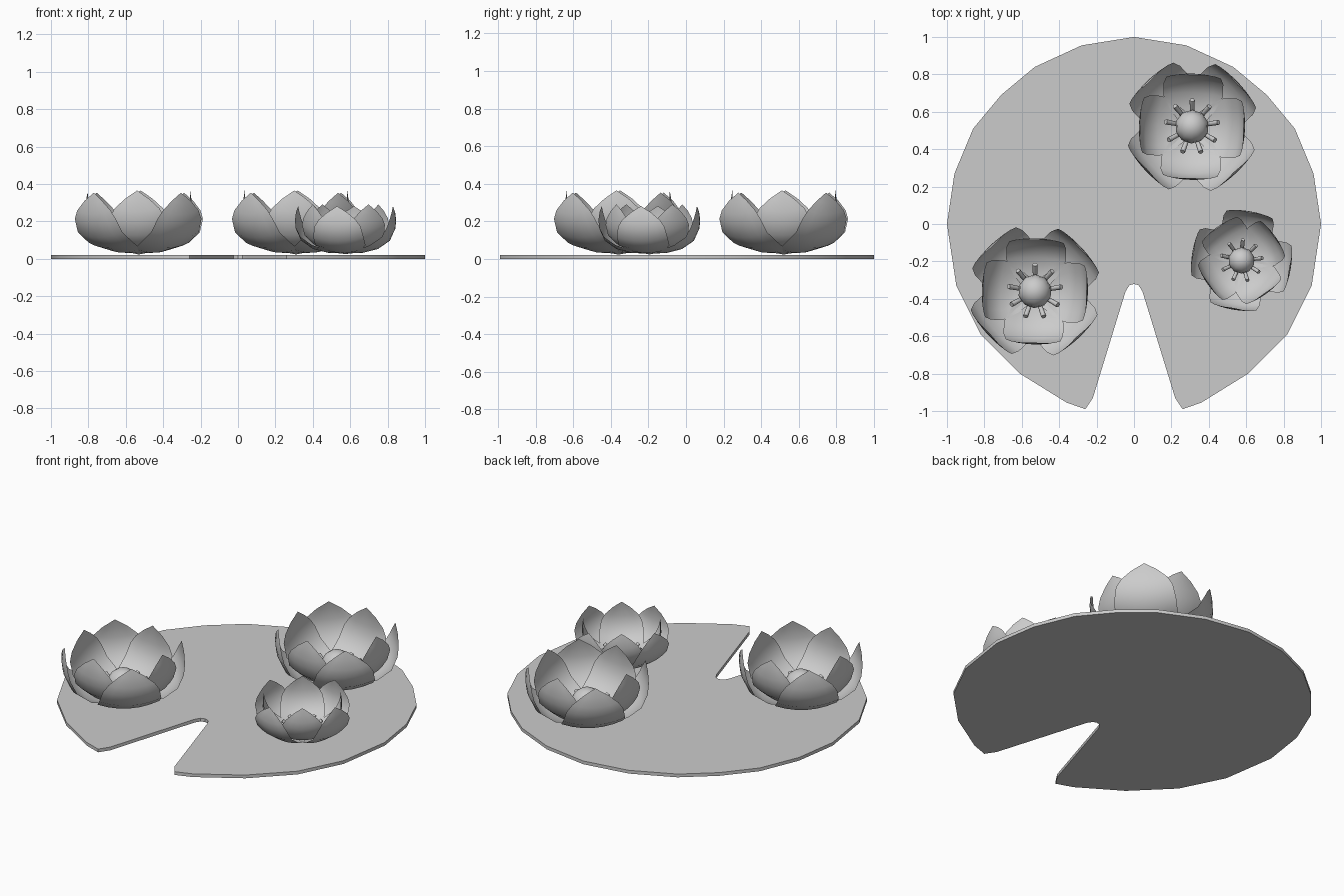
import bpy, bmesh, math
from mathutils import Matrix, Vector

cube = bpy.data.objects.get("Cube")
if cube:
    bpy.data.objects.remove(cube, do_unlink=True)

GREY = (0.6, 0.6, 0.6, 1)
grey = bpy.data.materials.new("soft grey")
grey.use_nodes = True
grey.diffuse_color = GREY
grey.node_tree.nodes["Principled BSDF"].inputs["Base Color"].default_value = GREY


def finish(bm, name, angle):
    mesh = bpy.data.meshes.new(name)
    bm.to_mesh(mesh)
    bm.free()
    mesh.materials.append(grey)
    ob = bpy.data.objects.new(name, mesh)
    bpy.context.collection.objects.link(ob)
    bpy.ops.object.select_all(action="DESELECT")
    ob.select_set(True)
    bpy.context.view_layer.objects.active = ob
    bpy.ops.object.shade_smooth_by_angle(angle=math.radians(angle))


# Lily pad: mirrored half outline with a notch at the front and a bevelled rim
half = [(0.28, 0.955), (0.53, 0.84), (0.71, 0.69), (0.86, 0.51), (0.96, 0.27),
        (1, 0), (0.95, -0.33), (0.82, -0.59), (0.61, -0.80), (0.36, -0.955),
        (0.26, -0.99), (0.22, -0.93), (0.045, -0.36), (0.025, -0.328)]
outline = [(0, 1)] + half + [(0, -0.32)] + [(-x, y) for x, y in reversed(half)]
bm = bmesh.new()
top = bm.faces.new([bm.verts.new((x, y, 0)) for x, y in outline])
bmesh.ops.inset_region(bm, faces=[top], thickness=0.025,
                       use_boundary=True, use_even_offset=True)
for v in top.verts:
    v.co.z = 0.02
bmesh.ops.holes_fill(bm, edges=bm.edges[:], sides=0)
bmesh.ops.recalc_face_normals(bm, faces=bm.faces[:])
finish(bm, "lily_pad", 30)

# Petal: radius, height and half width from base to tip
PETAL = [(0.0, 0.0, 0.05), (0.12, 0.005, 0.13), (0.22, 0.03, 0.175),
         (0.30, 0.085, 0.175), (0.335, 0.16, 0.16), (0.342, 0.21, 0.13),
         (0.34, 0.27, 0.07), (0.33, 0.325, 0.0)]
ACROSS = 6


def add_petal(bm, angle, spread, lift):
    turn = Matrix.Rotation(angle, 4, "Z")
    rows = []
    for r, z, w in PETAL:
        ts = [i / ACROSS * 2 - 1 for i in range(ACROSS + 1)] if w else [0]
        rows.append([bm.verts.new(turn @ Vector(
            (r * spread - 0.1 * w * t * t, w * t * spread ** 0.5, z + lift + 0.16 * w * t * t)))
            for t in ts])
    for a, b in zip(rows, rows[1:]):
        for i in range(ACROSS):
            bm.faces.new([a[i], a[i + 1]] + ([b[i + 1], b[i]] if len(b) > 1 else [b[0]]))


def make_flower(name, x, y, scale, turn):
    place = Matrix.Translation((x, y, 0.028)) @ Matrix.Rotation(math.radians(turn), 4, "Z") \
        @ Matrix.Scale(scale, 4)

    # Two alternating rings of four petals
    for ring, start, spread, lift in (("outer", 45, 1, 0), ("inner", 0, 0.83, 0.012)):
        bm = bmesh.new()
        for i in range(4):
            add_petal(bm, math.radians(start + 90 * i), spread, lift)
        bm.transform(place)
        finish(bm, name + "_" + ring + "_petals", 60)

    # Round heart
    bm = bmesh.new()
    bmesh.ops.create_uvsphere(bm, u_segments=10, v_segments=8, radius=0.09)
    bm.transform(place @ Matrix.Translation((0, 0, 0.085)))
    finish(bm, name + "_heart", 60)

    # Ring of short leaning stamens
    bm = bmesh.new()
    for i in range(9):
        lean = Matrix.Rotation(math.tau * i / 9 + 0.2, 4, "Z") \
            @ Matrix.Translation((0.105, 0, 0.07)) @ Matrix.Rotation(math.radians(50), 4, "Y")
        bmesh.ops.create_cone(bm, cap_ends=True, segments=6, radius1=0.011,
                              radius2=0.014, depth=0.1, matrix=lean)
    bm.transform(place)
    finish(bm, name + "_stamens", 60)


make_flower("left_back_flower", 0.31, 0.52, 1.0, -2)
make_flower("right_front_flower", -0.53, -0.36, 1.0, -2)
make_flower("small_flower", 0.575, -0.195, 0.78, 35)
